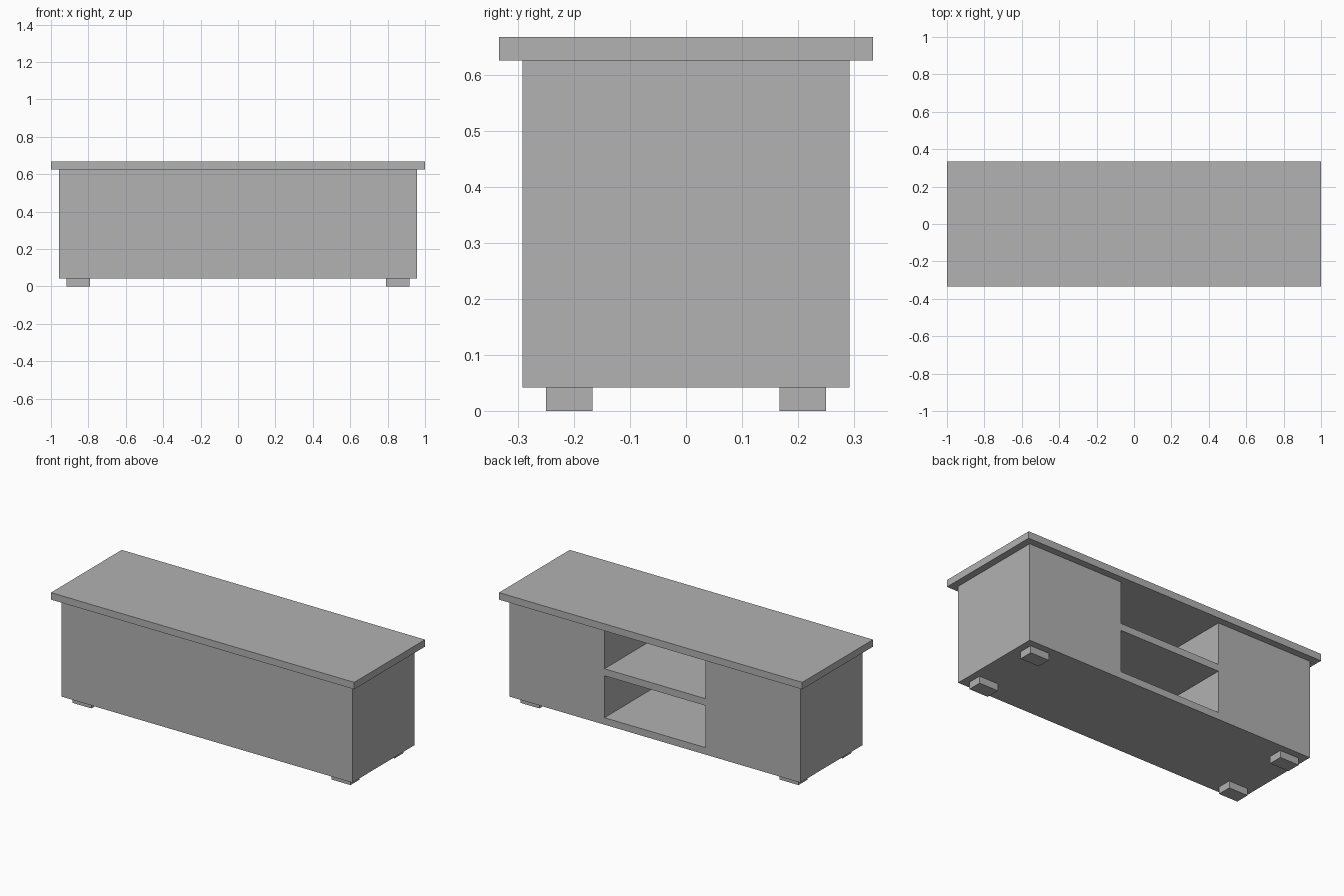
import bpy

if "Cube" in bpy.data.objects:
    bpy.data.objects.remove(bpy.data.objects["Cube"])

U = 1 / 24  # board thickness; every size is a multiple of it

grey = bpy.data.materials.new("plain grey")
grey.diffuse_color = (0.445, 0.445, 0.445, 1)
grey.use_nodes = True
grey.node_tree.nodes["Principled BSDF"].inputs["Base Color"].default_value = grey.diffuse_color


def box(name, x, y, z):
    """Box spanning the given (min, max) ranges, in board thicknesses."""
    spans = (x, y, z)
    bpy.ops.mesh.primitive_cube_add(size=1)
    ob = bpy.context.object
    ob.name = name
    for v in ob.data.vertices:
        v.co = [U * (lo + (c + 0.5) * (hi - lo)) for c, (lo, hi) in zip(v.co, spans)]
    ob.data.materials.append(grey)
    return ob


# overhanging top board
box("top_board", (-24, 24), (-8, 8), (15, 16))

# closed cabinets at both ends
box("left_cabinet", (-23, -8), (-7, 7), (1, 15))
box("right_cabinet", (8, 23), (-7, 7), (1, 15))

# middle bay: front panel, floor and shelf, open at the rear
box("middle_front_panel", (-8, 8), (-7, -6), (1, 15))
box("middle_floor", (-8, 8), (-6, 7), (1, 2))
box("middle_shelf", (-8, 8), (-6, 7), (8, 9))

# four short feet
for side, x in (("left", (-22, -19)), ("right", (19, 22))):
    for end, y in (("front", (-6, -4)), ("back", (4, 6))):
        box(f"{end}_{side}_foot", x, y, (0, 1))
